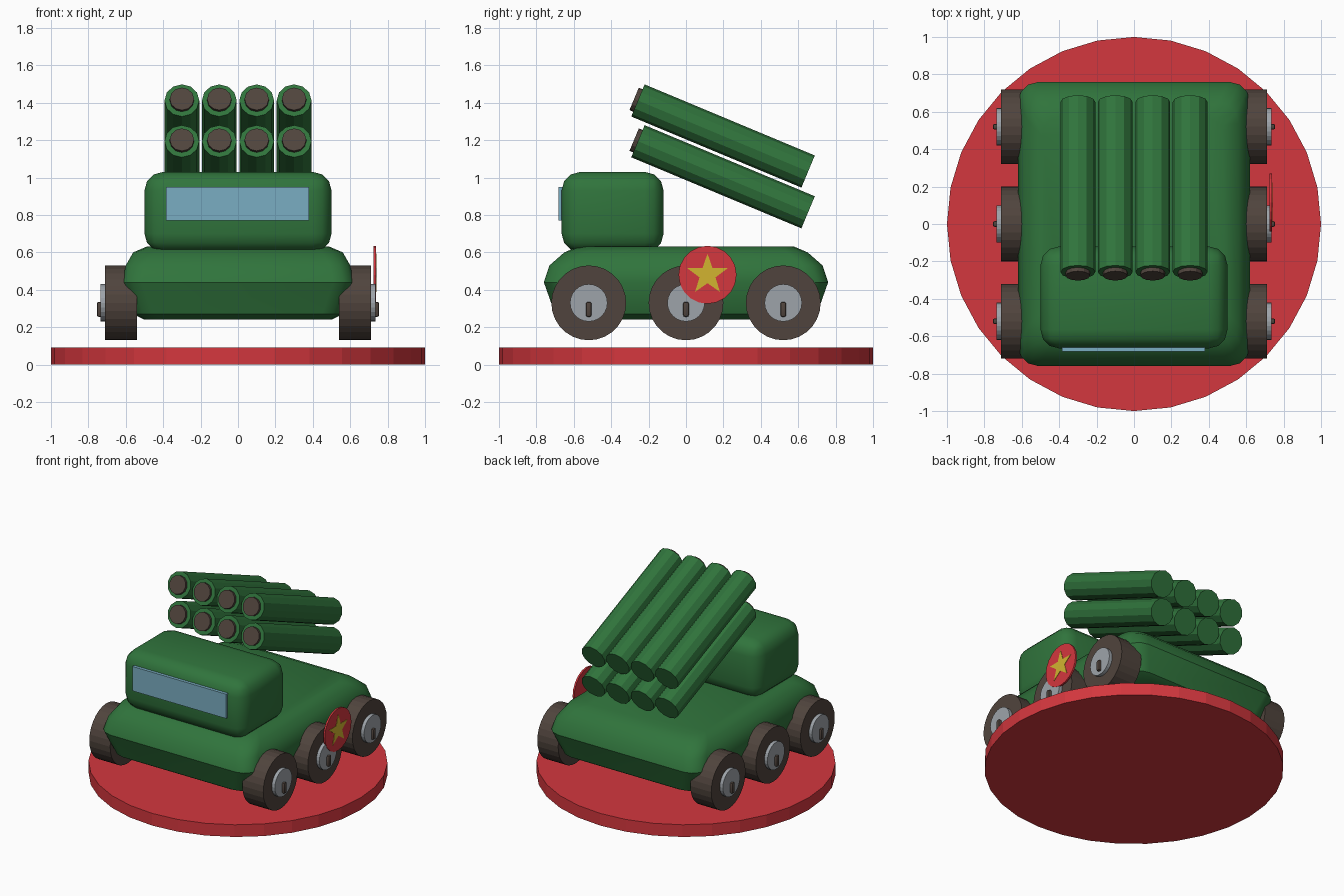
import bpy, bmesh
from math import sin, cos, pi, radians
from mathutils import Vector, Matrix

cube = bpy.data.objects.get("Cube")
if cube:
    bpy.data.objects.remove(cube, do_unlink=True)


def material(name, srgb):
    linear = [((c / 255 + 0.055) / 1.055) ** 2.4 for c in srgb] + [1]
    m = bpy.data.materials.new(name)
    m.use_nodes = True
    m.diffuse_color = linear
    bsdf = m.node_tree.nodes["Principled BSDF"]
    bsdf.inputs["Base Color"].default_value = linear
    bsdf.inputs["Roughness"].default_value = 0.7
    return m


GREEN = material("army green", (48, 116, 60))
RED = material("red", (212, 55, 62))
BROWN = material("dark rubber", (80, 68, 61))
GREY = material("hub grey", (158, 164, 170))
BLUE = material("window blue", (122, 174, 194))
YELLOW = material("star yellow", (210, 180, 48))


def finish(name, bm, mat, smooth_angle=None):
    """Turn a bmesh into a named object, optionally smooth shaded."""
    bmesh.ops.recalc_face_normals(bm, faces=bm.faces)
    mesh = bpy.data.meshes.new(name)
    bm.to_mesh(mesh)
    bm.free()
    mesh.materials.append(mat)
    obj = bpy.data.objects.new(name, mesh)
    bpy.context.collection.objects.link(obj)
    if smooth_angle:
        bpy.ops.object.select_all(action='DESELECT')
        obj.select_set(True)
        bpy.context.view_layer.objects.active = obj
        bpy.ops.object.shade_smooth_by_angle(angle=radians(smooth_angle))
    return obj


def cylinder(name, radius, start, end, sides, mat):
    start, end = Vector(start), Vector(end)
    axis = end - start
    turn = axis.to_track_quat('Z', 'Y').to_matrix().to_4x4()
    bm = bmesh.new()
    bmesh.ops.create_cone(bm, cap_ends=True, segments=sides, radius1=radius, radius2=radius,
                          depth=axis.length, matrix=Matrix.Translation((start + end) / 2) @ turn)
    return finish(name, bm, mat)


def box(name, low, high, mat, bevel=0, segments=3):
    low, high = Vector(low), Vector(high)
    bm = bmesh.new()
    bmesh.ops.create_cube(bm, size=1, matrix=Matrix.Translation((low + high) / 2)
                          @ Matrix.Diagonal((*(high - low), 1)))
    if bevel:
        bmesh.ops.bevel(bm, geom=bm.edges[:], offset=bevel, segments=segments,
                        profile=0.5, affect='EDGES')
    return finish(name, bm, mat, 40 if bevel else None)


def rounded_loft(name, rings, radius, mat, steps=4):
    """Stack rounded rectangles given as (z, half width, half length)."""
    bm = bmesh.new()
    loops = []
    for z, hx, hy in rings:
        loop = []
        for q, (sx, sy) in enumerate([(1, 1), (-1, 1), (-1, -1), (1, -1)]):
            for i in range(steps):
                a = pi / 2 * (q + i / (steps - 1))
                loop.append(bm.verts.new((sx * (hx - radius) + radius * cos(a),
                                          sy * (hy - radius) + radius * sin(a), z)))
        loops.append(loop)
    for a, b in zip(loops, loops[1:]):
        for i in range(len(a)):
            j = (i + 1) % len(a)
            bm.faces.new((a[i], a[j], b[j], b[i]))
    bm.faces.new(loops[0])
    bm.faces.new(loops[-1])
    return finish(name, bm, mat, 32)


# Round stand
cylinder("stand", 1, (0, 0, 0), (0, 0, 0.09), 32, RED)

# Body, cabin and windscreen
rounded_loft("hull", [(0.24, 0.50, 0.65), (0.27, 0.56, 0.70), (0.44, 0.62, 0.76),
                      (0.53, 0.60, 0.73), (0.60, 0.56, 0.65), (0.63, 0.49, 0.58)], 0.11, GREEN)
box("cabin", (-0.5, -0.665, 0.6), (0.5, -0.12, 1.03), GREEN, 0.1)
box("windscreen", (-0.385, -0.682, 0.77), (0.38, -0.655, 0.95), BLUE)

# Six wheels with hubs and axle pins
for side, label in ((1, "left"), (-1, "right")):
    for y, place in ((-0.52, "front"), (0, "middle"), (0.52, "rear")):
        tag = f"{place}_{label}"
        cylinder("tire_" + tag, 0.2, (side * 0.54, y, 0.33), (side * 0.71, y, 0.33), 28, BROWN)
        cylinder("hub_" + tag, 0.1, (side * 0.69, y, 0.33), (side * 0.735, y, 0.33), 24, GREY)
        xs = sorted((side * 0.71, side * 0.755))
        box("axle_pin_" + tag, (xs[0], y - 0.015, 0.255), (xs[1], y + 0.015, 0.335),
            BROWN, 0.01, 2)

# Two rows of four launch tubes with dark warheads
axis = Vector((0, 0.91, -0.38)).normalized()
for row, z in (("upper", 1.412), ("lower", 1.194)):
    for i in range(4):
        front = Vector((-0.3 + 0.2 * i, -0.257, z))
        cylinder(f"tube_{row}_{i + 1}", 0.093, front, front + axis * 0.986, 12, GREEN)
        cylinder(f"tube_mouth_{row}_{i + 1}", 0.065, front - axis * 0.022,
                 front + axis * 0.02, 12, BROWN)

# Side badge with a star
cylinder("badge", 0.155, (0.724, 0.115, 0.48), (0.737, 0.115, 0.48), 20, RED)
bm = bmesh.new()
points = []
for i in range(10):
    r = 0.045 if i % 2 else 0.113
    a = i * pi / 5
    points.append(bm.verts.new((0.736, 0.115 + r * sin(a), 0.48 + r * cos(a))))
face = bm.faces.new(points)
out = bmesh.ops.extrude_face_region(bm, geom=[face])
bmesh.ops.translate(bm, vec=(0.004, 0, 0),
                    verts=[v for v in out["geom"] if isinstance(v, bmesh.types.BMVert)])
finish("badge_star", bm, YELLOW)
